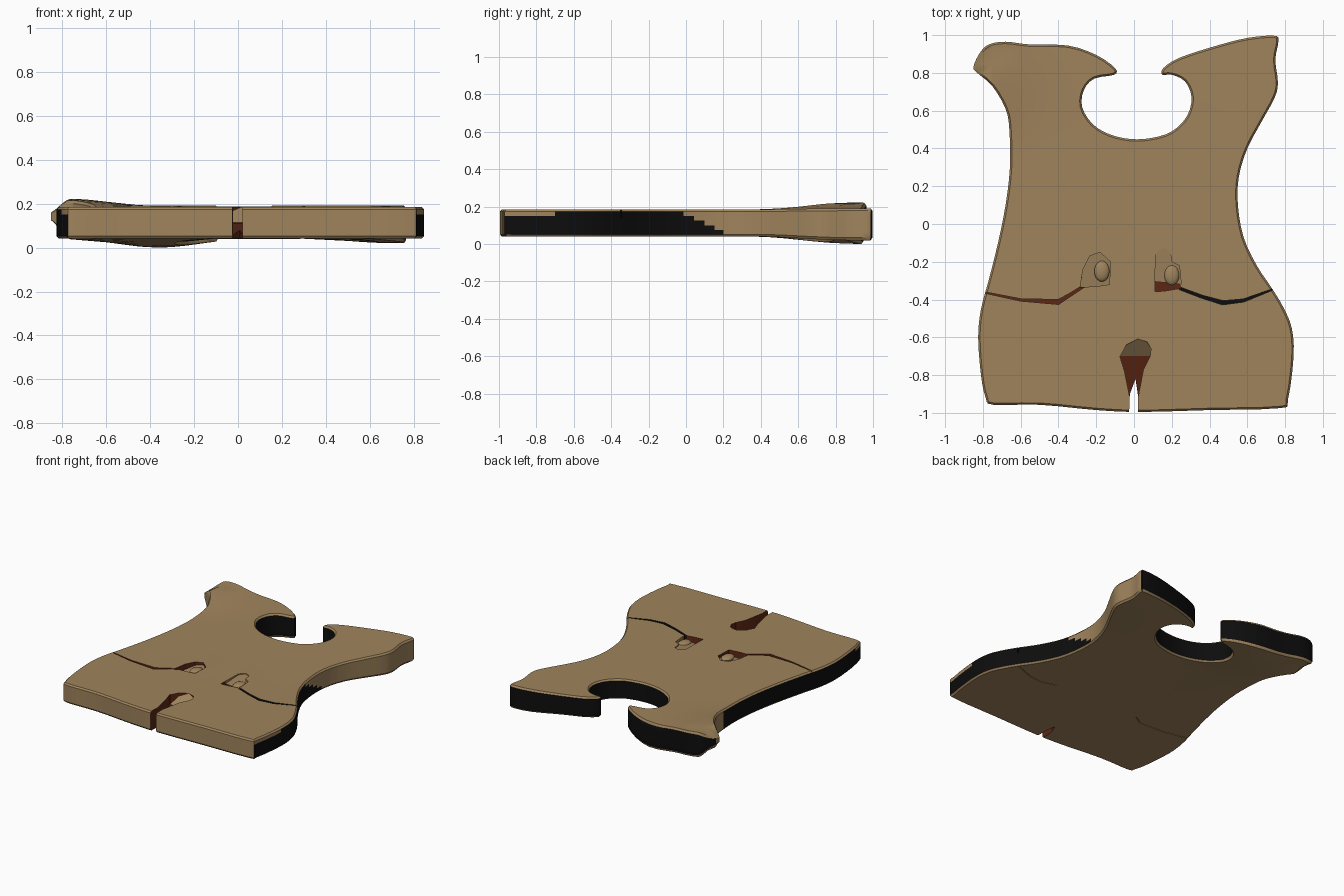
import bpy, bmesh, math
from mathutils import Vector

if "Cube" in bpy.data.objects:
    bpy.data.objects.remove(bpy.data.objects["Cube"])


def material(name, rgb):
    m = bpy.data.materials.new(name)
    m.diffuse_color = (*rgb, 1)
    m.use_nodes = True
    m.node_tree.nodes["Principled BSDF"].inputs["Base Color"].default_value = m.diffuse_color
    return m


MATS = [material("tan", (0.35, 0.23, 0.108)),
        material("black", (0.004, 0.004, 0.004)),
        material("red_brown", (0.11, 0.02, 0.007))]
TAN, BLACK, RED = 0, 1, 2


def finish(name, bm):
    bmesh.ops.recalc_face_normals(bm, faces=bm.faces)
    me = bpy.data.meshes.new(name)
    bm.to_mesh(me)
    bm.free()
    for m in MATS:
        me.materials.append(m)
    ob = bpy.data.objects.new(name, me)
    bpy.context.collection.objects.link(ob)
    return ob


def smooth_closed(pts, n):
    # Catmull-Rom curve through a closed list of points
    out = []
    p = [Vector(q) for q in pts]
    for i in range(len(p)):
        a, b, c, d = p[i - 1], p[i], p[(i + 1) % len(p)], p[(i + 2) % len(p)]
        for k in range(n):
            t = k / n
            out.append(0.5 * (2 * b + (c - a) * t + (2 * a - 5 * b + 4 * c - d) * t * t
                              + (3 * b - a - 3 * c + d) * t ** 3))
    return out


def step(a, b, v):
    t = max(0, min(1, (v - a) / (b - a)))
    return t * t * (3 - 2 * t)


# Torso outline, counter-clockwise from the hem
OUTLINE = [(0.03, -0.995), (0.4, -0.985), (0.77, -0.975), (0.815, -0.93), (0.845, -0.7),
           (0.835, -0.55), (0.79, -0.44), (0.73, -0.34), (0.65, -0.22), (0.58, -0.07),
           (0.55, 0.1), (0.555, 0.25), (0.60, 0.40), (0.68, 0.55), (0.745, 0.67),
           (0.762, 0.75), (0.748, 0.87), (0.765, 0.97), (0.74, 0.997), (0.60, 0.985),
           (0.44, 0.945), (0.24, 0.88), (0.155, 0.825), (0.15, 0.79), (0.20, 0.79),
           (0.27, 0.755), (0.305, 0.67), (0.28, 0.57), (0.2, 0.49), (0.09, 0.455),
           (-0.02, 0.45), (-0.13, 0.475), (-0.22, 0.53), (-0.275, 0.62), (-0.265, 0.71),
           (-0.21, 0.77), (-0.105, 0.79), (-0.10, 0.825), (-0.2, 0.895), (-0.35, 0.945),
           (-0.55, 0.95), (-0.68, 0.965), (-0.77, 0.95), (-0.82, 0.90), (-0.85, 0.83),
           (-0.83, 0.80), (-0.75, 0.73), (-0.68, 0.61), (-0.66, 0.5), (-0.657, 0.3),
           (-0.68, 0.1), (-0.72, -0.1), (-0.77, -0.3), (-0.81, -0.45), (-0.825, -0.6),
           (-0.81, -0.8), (-0.785, -0.92), (-0.745, -0.957), (-0.5, -0.957), (-0.2, -0.985)]


def side_is_black(c, n):
    x, y, z = c
    if abs(n.z) > 0.6:
        return False
    if abs(x) < 0.33 and y > 0.4:                       # neck opening
        return z < 0.165
    if y > 0.8 and n.y > 0.3:                           # shoulder seams
        return z < 0.172
    if x > 0.5 and n.x > 0.5:                           # right flank
        top = 0.14 if y < -0.7 else 0.19 if y < -0.1 else 0.185 - 0.39 * (y + 0.1)
        return y < 0.27 and z < top
    if x < -0.5 and n.x < -0.4:                         # left flank
        return y < 0.5 and z < (0.145 if y < -0.85 else 0.172)
    return False


# Slab with softened rims
bm = bmesh.new()
line = smooth_closed(OUTLINE, 3)
N = len(line)
rings = []
for z, inset in [(0.04, 0.01), (0.052, 0), (0.075, 0), (0.1, 0), (0.125, 0),
                 (0.15, 0), (0.174, 0), (0.185, 0.01)]:
    ring = []
    for i, p in enumerate(line):
        t = (line[(i + 1) % N] - line[i - 1]).normalized()
        ring.append(bm.verts.new((p.x - t.y * inset, p.y + t.x * inset, z)))
    rings.append(ring)
for a, b in zip(rings, rings[1:]):
    for i in range(N):
        j = (i + 1) % N
        bm.faces.new((a[i], a[j], b[j], b[i]))
bm.faces.new(rings[0][::-1])
bm.faces.new(rings[-1])
for axis, cuts in ((1, [0.35 + 0.083 * k for k in range(8)]),
                   (0, [-0.75, -0.6, -0.45, -0.3, -0.15, 0, 0.3, 0.5, 0.65])):
    for v in cuts:
        co, no = [0, 0, 0], [0, 0, 0]
        co[axis], no[axis] = v + 0.0013, 1
        bmesh.ops.bisect_plane(bm, geom=bm.verts[:] + bm.edges[:] + bm.faces[:],
                               plane_co=co, plane_no=no, dist=1e-5)
bmesh.ops.recalc_face_normals(bm, faces=bm.faces)
bm.normal_update()
for f in bm.faces:
    f.material_index = BLACK if side_is_black(f.calc_center_median(), f.normal) else TAN

# Flared shoulders and the pinched left shoulder tip
for v in bm.verts:
    x, y, z = v.co
    t = step(0.35, 0.88, y)
    h = (z - 0.04) / 0.145
    drop = 0.04 * math.exp(-((x + 0.36) / 0.25) ** 2) + 0.02 * step(0.3, 0.7, x)
    rise = 0.03 * step(-0.4, -0.76, x) + 0.006
    z += t * (h * rise - (1 - h) * drop)
    pinch = step(-0.76, -0.86, x) * step(0.6, 0.75, y)
    v.co.z = z + (0.145 - z) * 0.8 * pinch
bmesh.ops.triangulate(bm, faces=[f for f in bm.faces if len(f.verts) > 4 or f.calc_center_median().y > 0.3])
torso = finish("torso", bm)

cutters = []


def cutter(name, poly, low, high, wall=RED, floor=RED):
    # prism whose lower and upper heights are functions of (x, y)
    b = bmesh.new()
    lo = [b.verts.new((x, y, low(x, y))) for x, y in poly]
    hi = [b.verts.new((x, y, high(x, y))) for x, y in poly]
    n = len(poly)
    for i in range(n):
        j = (i + 1) % n
        b.faces.new((lo[i], lo[j], hi[j], hi[i])).material_index = wall
    b.faces.new(lo[::-1]).material_index = floor
    b.faces.new(hi).material_index = floor
    ob = finish(name, b)
    ob.hide_render = True
    cutters.append(ob)


def ribbon(pts, widths):
    # tapered strip around a path
    p = [Vector(q) for q in pts]
    left, right = [], []
    for i, q in enumerate(p):
        t = (p[min(i + 1, len(p) - 1)] - p[max(i - 1, 0)]).normalized()
        s = Vector((-t.y, t.x)) * widths[i] / 2
        left.append(tuple(q + s))
        right.append(tuple(q - s))
    return right + left[::-1]


above = lambda x, y: 0.3

# Slit and sloping hollow at the middle of the hem
cutter("hem_slit", [(-0.03, -1.1), (0.022, -1.1), (0.02, -0.9), (0.008, -0.82), (-0.022, -0.9)],
       lambda x, y: -0.1, above)
cutter("hem_hollow", [(-0.024, -0.91), (0.023, -0.91), (0.05, -0.77), (0.085, -0.7), (-0.075, -0.7), (-0.05, -0.78)],
       lambda x, y: 0.055 + 0.055 * (y + 0.91) / 0.21, above)
cutter("hem_ramp", [(-0.075, -0.705), (0.085, -0.705), (0.09, -0.66), (0.07, -0.625), (0.02, -0.608), (-0.04, -0.64)],
       lambda x, y: 0.11 + 0.078 * (y + 0.705) / 0.1, above, RED, TAN)

# Waist grooves, on the top and fainter below
LEFT = [(-0.88, -0.345), (-0.78, -0.365), (-0.6, -0.402), (-0.4, -0.413), (-0.33, -0.37), (-0.26, -0.325)]
RIGHT = [(0.24, -0.34), (0.36, -0.385), (0.47, -0.417), (0.58, -0.405), (0.72, -0.352), (0.82, -0.30)]
for side, path, widths, col in (("left", LEFT, [0.006, 0.007, 0.012, 0.026, 0.016, 0.014], RED),
                                ("right", RIGHT, [0.014, 0.016, 0.022, 0.016, 0.008, 0.006], BLACK)):
    cutter(side + "_waist_groove", ribbon(path, widths), lambda x, y: 0.14, above, col, col)
    under = path[1:5]
    cutter(side + "_under_groove", ribbon(under, [0.004, 0.006, 0.006, 0.004]),
           lambda x, y: -0.1, lambda x, y: 0.055, TAN, TAN)

# Pocket hollows beside the navel
cutter("left_pocket", [(-0.285, -0.335), (-0.2, -0.33), (-0.13, -0.32), (-0.125, -0.2), (-0.18, -0.15), (-0.235, -0.17), (-0.27, -0.24)],
       lambda x, y: 0.17 - 0.1 * (-0.16 - x) - 0.16 * (-0.15 - y), above, RED, TAN)
cutter("right_pocket", [(0.11, -0.31), (0.25, -0.32), (0.24, -0.22), (0.2, -0.2), (0.19, -0.14), (0.15, -0.125), (0.115, -0.16)],
       lambda x, y: 0.18 + 0.08 * (y + 0.125), above, TAN, TAN)
cutter("right_pocket_corner", [(0.11, -0.358), (0.16, -0.355), (0.25, -0.34), (0.24, -0.318), (0.11, -0.305)],
       lambda x, y: 0.1, above, RED, RED)

for c in cutters:
    mod = torso.modifiers.new(c.name, 'BOOLEAN')
    mod.operation, mod.solver, mod.object = 'DIFFERENCE', 'EXACT', c
dg = bpy.context.evaluated_depsgraph_get()
cut_mesh = bpy.data.meshes.new_from_object(torso.evaluated_get(dg))
torso.modifiers.clear()
torso.data = cut_mesh
for c in cutters:
    bpy.data.objects.remove(c)

# Small swellings inside the pockets
parts = [torso]
for name, x, y in (("left_pocket_knot", -0.17, -0.25), ("right_pocket_knot", 0.2, -0.27)):
    b = bmesh.new()
    bmesh.ops.create_uvsphere(b, u_segments=20, v_segments=10, radius=1)
    for v in b.verts:
        v.co = (x + v.co.x * 0.04, y + v.co.y * 0.055, 0.165 + v.co.z * 0.02)
    parts.append(finish(name, b))

for ob in parts:
    bpy.ops.object.select_all(action='DESELECT')
    ob.select_set(True)
    bpy.context.view_layer.objects.active = ob
    bpy.ops.object.shade_smooth_by_angle(angle=math.radians(35))
